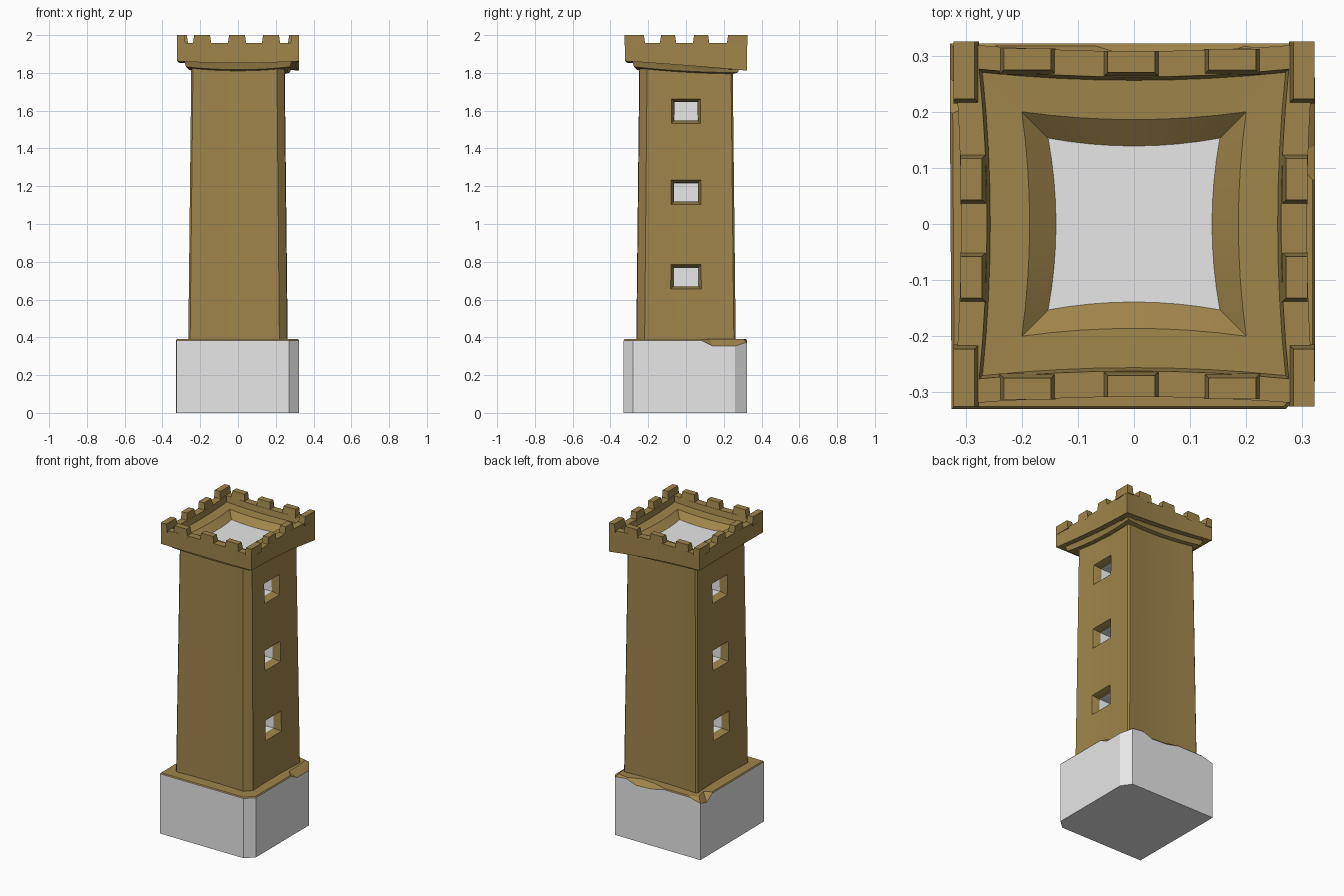
import bpy, bmesh
from mathutils import Vector

cube = bpy.data.objects.get("Cube")
if cube:
    bpy.data.objects.remove(cube, do_unlink=True)


def material(name, color):
    m = bpy.data.materials.new(name)
    m.use_nodes = True
    m.diffuse_color = color
    m.node_tree.nodes["Principled BSDF"].inputs["Base Color"].default_value = color
    return m


MATS = [material("brown_stone", (0.35, 0.235, 0.07, 1)),
        material("grey_stone", (0.8, 0.8, 0.8, 1))]
BROWN, GREY = 0, 1


def finish(name, bm):
    mesh = bpy.data.meshes.new(name)
    bm.to_mesh(mesh)
    bm.free()
    for m in MATS:
        mesh.materials.append(m)
    ob = bpy.data.objects.new(name, mesh)
    bpy.context.collection.objects.link(ob)
    bpy.ops.object.select_all(action='DESELECT')
    ob.select_set(True)
    bpy.context.view_layer.objects.active = ob
    bpy.ops.object.shade_smooth_by_angle(angle=0.4)
    return ob


def loft(rings, mats, bottom=None, top=None):
    """Skin a stack of closed rings; mats gives one material per band."""
    bm = bmesh.new()
    rows = [[bm.verts.new(p) for p in ring] for ring in rings]
    n = len(rows[0])
    for lo, hi, m in zip(rows, rows[1:], mats):
        for i in range(n):
            j = (i + 1) % n
            bm.faces.new((lo[i], lo[j], hi[j], hi[i])).material_index = m
    if bottom is not None:
        bm.faces.new(rows[0][::-1]).material_index = bottom
    if top is not None:
        bm.faces.new(rows[-1]).material_index = top
    bm.normal_update()
    return bm


def bowed(u, v, half, bow):
    """Square plan point whose sides curve gently inward."""
    return u * (half - bow * (1 - v * v)), v * (half - bow * (1 - u * u))


# Plinth: outline with chamfered corners; third value is the depth of a chipped edge
outline = [(-.325, -.33, 0), (.27, -.33, 0), (.323, -.28, 0), (.323, .08, 0),
           (.323, .14, .03), (.323, .26, .03), (.28, .322, .01), (.2, .322, 0),
           (.13, .322, .025), (.02, .322, .02), (-.07, .322, 0), (-.25, .322, 0),
           (-.328, .322, .02), (-.328, .26, .035), (-.328, .2, 0)]
H = .39
plinth = loft([[(x, y, 0) for x, y, d in outline],
               [(x, y, H - .006 - d) for x, y, d in outline],
               [(x * (.985 - 4 * d), y * (.985 - 4 * d), H) for x, y, d in outline]],
              [GREY, BROWN], bottom=GREY, top=BROWN)
finish("plinth", plinth)

# Shaft: tapering walls, one wide chamfer, level breaks at the window heads and sills
plan = ([(u, -1) for u in (-.96, -.5, 0, .5, .83)]
        + [(1, v) for v in (-.83, -.31, .31, .96)]
        + [(u, 1) for u in (.96, .5, 0, -.5, -.96)]
        + [(-1, v) for v in (.96, .31, -.31, -.96)])
WINDOWS = (.72, 1.168, 1.598)
levels = [.38] + [w + s * .065 for w in WINDOWS for s in (-1, 1)] + [1.84]


def shaft_ring(z):
    half = .264 - .011 * (z - .38)
    return [(*bowed(u, v, half, .01), z) for u, v in plan]


shaft = loft([shaft_ring(z) for z in levels], [BROWN] * (len(levels) - 1), BROWN, BROWN)

# Windows: splayed brown reveals leading into grey recesses
panes = []
for f in shaft.faces:
    c = f.calc_center_median()
    if abs(f.normal.x) > .9 and abs(c.y) < .05 and any(abs(c.z - w) < .03 for w in WINDOWS):
        panes.append(f)
bmesh.ops.inset_individual(shaft, faces=panes, thickness=.022, depth=-.045)
for f in panes:
    f.material_index = GREY
tunnel = bmesh.ops.inset_individual(shaft, faces=panes, thickness=.001, depth=-.11)
for f in tunnel["faces"]:
    f.material_index = GREY
finish("shaft", shaft)

# Parapet: collar, overhanging band, wall walk and sunken grey roof in one profile
STEPS = (-1, -.75, -.5, -.25, 0, .25, .5, .75)
square = [p for t in STEPS for p in [(t, -1)]] + [(1, t) for t in STEPS] \
    + [(-t, 1) for t in STEPS] + [(-1, -t) for t in STEPS]
WALL, BOW, WALK = .322, .014, 1.957


def parapet_ring(half, z, sag, corner):
    ring = []
    for u, v in square:
        x, y = bowed(u, v, half, BOW)
        droop = corner * ((1 + u) * (1 + v) / 4) ** 2
        middle = sag * (1 - min(abs(u), abs(v)) ** 2)
        ring.append((x, y, z - droop - middle))
    return ring


profile = [(.25, 1.825, .015, .03), (.275, 1.832, .015, .03), (.28, 1.848, .012, .03),
           (.285, 1.862, .01, .045), (WALL, 1.862, .01, .05), (WALL, WALK, 0, 0),
           (.276, WALK, 0, 0), (.27, 1.92, 0, 0), (.2, 1.918, 0, 0), (.153, 1.882, 0, 0)]
finish("parapet", loft([parapet_ring(*p) for p in profile],
                       [BROWN] * (len(profile) - 1), BROWN, GREY))


# Merlons: blocks tapering towards the top, flush with the outer wall
def merlon(name, x0, x1, y0, y1, taper):
    """taper lists how far the left, right, front and back sides lean in."""
    a, b, c, d = taper
    low = [(x0, y0), (x1, y0), (x1, y1), (x0, y1)]
    high = [(x0 + a, y0 + c), (x1 - b, y0 + c), (x1 - b, y1 - d), (x0 + a, y1 - d)]
    finish(name, loft([[(*p, WALK - .012) for p in low], [(*p, 2) for p in high]],
                      [BROWN], BROWN, BROWN))


LEAN, THICK = .008, .046
for s, side in ((-1, "front"), (1, "back")):
    for i, x in enumerate((-.19, -.005, .175)):
        outer = WALL - BOW * (1 - (x / WALL) ** 2)
        y0, y1 = sorted((s * outer, s * (outer - THICK)))
        merlon(f"{side}_merlon_{i + 1}", x - .05, x + .05, y0, y1,
               (LEAN, LEAN, LEAN * (s > 0), LEAN * (s < 0)))
for s, side in ((-1, "right"), (1, "left")):
    for i, y in enumerate((-.095, .08)):
        outer = WALL - BOW * (1 - (y / WALL) ** 2)
        x0, x1 = sorted((s * outer, s * (outer - THICK)))
        merlon(f"{side}_merlon_{i + 1}", x0, x1, y - .045, y + .045,
               (LEAN * (s > 0), LEAN * (s < 0), LEAN, LEAN))
    for t, end in ((-1, "front"), (1, "back")):
        x0, x1 = sorted((s * WALL, s * (WALL - THICK)))
        y0, y1 = sorted((t * (WALL + .003), t * .215))
        merlon(f"{end}_{side}_corner_merlon", x0, x1, y0, y1,
               (LEAN * (s > 0), LEAN * (s < 0), LEAN * (t > 0), LEAN * (t < 0)))
